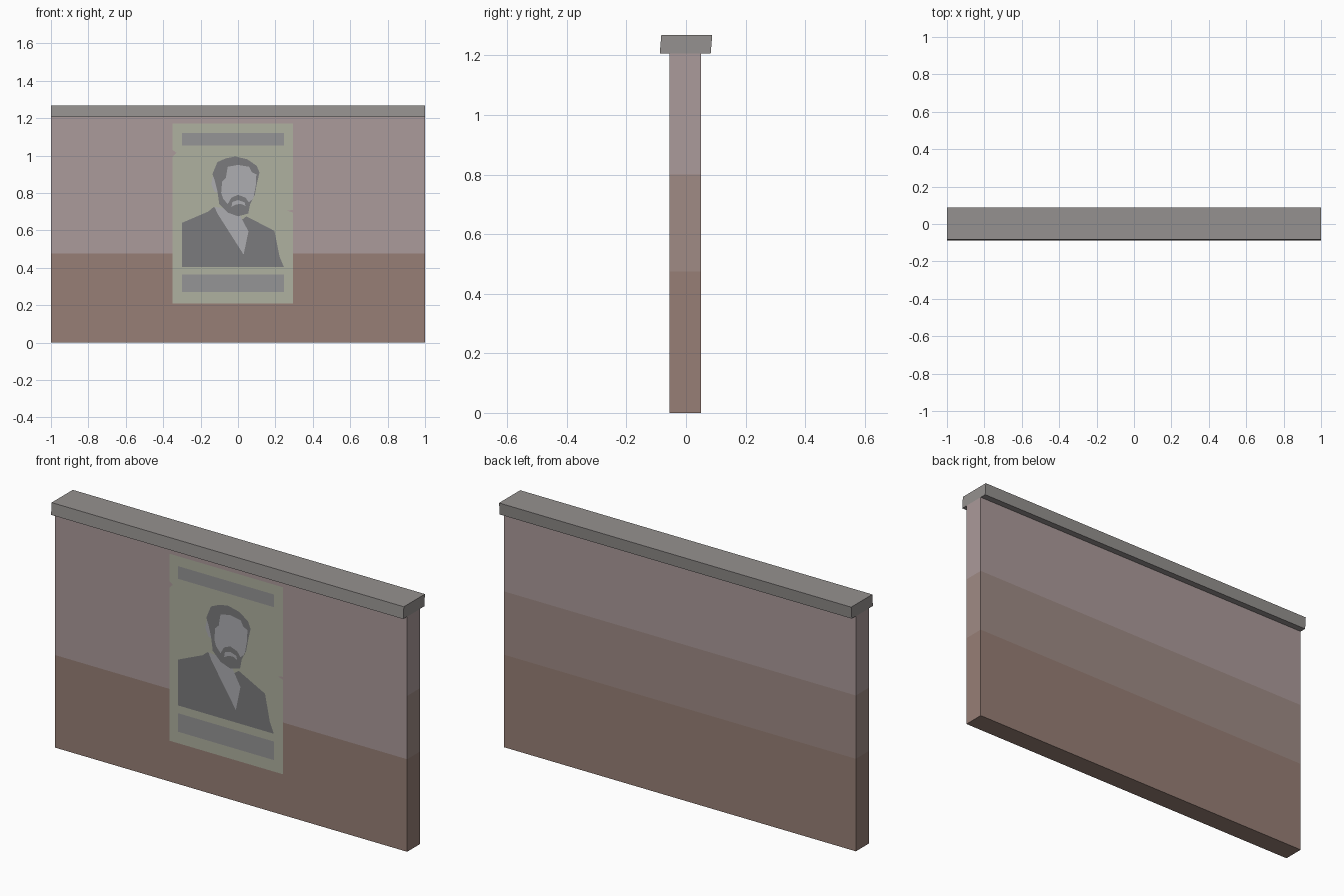
import bpy, bmesh

if "Cube" in bpy.data.objects:
    bpy.data.objects.remove(bpy.data.objects["Cube"])


def paint(name, rgb):
    m = bpy.data.materials.new(name)
    m.diffuse_color = [(c / 255) ** 2.2 for c in rgb] + [1]
    m.use_nodes = True
    m.node_tree.nodes["Principled BSDF"].inputs["Base Color"].default_value = m.diffuse_color
    return m


MAUVE = paint("mauve_plaster", (170, 153, 153))
WARM = paint("warm_plaster", (158, 138, 132))
BROWN = paint("brown_plaster", (150, 126, 117))
STONE = paint("cap_stone", (148, 144, 142))
PAPER = paint("paper", (173, 175, 158))
BAR = paint("bar_ink", (148, 148, 149))
DARK = paint("dark_ink", (122, 122, 124))
LIGHT = paint("light_ink", (172, 172, 176))


def finish(bm, name, mats):
    me = bpy.data.meshes.new(name)
    bm.to_mesh(me)
    bm.free()
    for m in mats:
        me.materials.append(m)
    ob = bpy.data.objects.new(name, me)
    bpy.context.collection.objects.link(ob)
    return ob


def prism(name, profile, mats):
    """Extrude a (y, z) profile along the full width in x."""
    bm = bmesh.new()
    f = bm.faces.new([bm.verts.new((-1, y, z)) for y, z in profile])
    ext = bmesh.ops.extrude_face_region(bm, geom=[f])
    verts = [v for v in ext["geom"] if isinstance(v, bmesh.types.BMVert)]
    bmesh.ops.translate(bm, verts=verts, vec=(2, 0, 0))
    bmesh.ops.recalc_face_normals(bm, faces=bm.faces)
    return finish(bm, name, mats)


def flat(name, points, layer, mat):
    """Flat cut-out facing -y, stacked just in front of the wall."""
    bm = bmesh.new()
    y = FRONT - 0.0015 * (layer + 1)
    f = bm.faces.new([bm.verts.new((x, y, z)) for x, z in points])
    f.normal_update()
    if f.normal.y > 0:
        f.normal_flip()
    bmesh.ops.triangulate(bm, faces=bm.faces)
    return finish(bm, name, [mat])


def rect(x0, x1, z0, z1):
    return [(x0, z0), (x1, z0), (x1, z1), (x0, z1)]


FRONT, BACK = -0.056, 0.05
SEAM, TOP = 0.475, 1.207

# Wall slab, sliced at the seam and part-way up for the stained plaster
wall = prism("wall", [(FRONT, 0), (BACK, 0), (BACK, TOP), (FRONT, TOP)],
             [MAUVE, WARM, BROWN])
bm = bmesh.new()
bm.from_mesh(wall.data)
for z in (SEAM, 0.8):
    bmesh.ops.bisect_plane(bm, geom=bm.verts[:] + bm.edges[:] + bm.faces[:],
                           plane_co=(0, 0, z), plane_no=(0, 0, 1))
bm.normal_update()
for f in bm.faces:
    z = f.calc_center_median().z
    if z < SEAM:
        f.material_index = 2
    elif z < 0.8 and f.normal.y > -0.5:
        f.material_index = 1
bm.to_mesh(wall.data)
bm.free()

# Slightly skewed coping along the top
prism("wall_cap", [(-0.088, TOP), (0.083, TOP), (0.088, 1.268), (-0.083, 1.268)],
      [STONE])

# Poster sheet with a torn nick on each side
flat("poster_sheet", [
    (-0.35, 0.21), (0.295, 0.21), (0.295, 0.695), (0.28, 0.70), (0.265, 0.705),
    (0.295, 0.71), (0.295, 1.17), (-0.35, 1.17), (-0.35, 1.03), (-0.33, 1.015),
    (-0.35, 0.995)], 0, PAPER)
flat("poster_top_bar", rect(-0.30, 0.245, 1.055, 1.12), 1, BAR)
flat("poster_bottom_bar", rect(-0.30, 0.245, 0.27, 0.365), 1, BAR)

# Printed portrait, back layer to front layer
flat("portrait_jacket", [
    (-0.30, 0.405), (-0.30, 0.64), (-0.16, 0.70), (-0.13, 0.725), (0.0, 0.64),
    (0.045, 0.675), (0.195, 0.597), (0.222, 0.46), (0.245, 0.405)], 1, DARK)
flat("portrait_shirt", [
    (-0.125, 0.725), (-0.11, 0.69), (0.03, 0.47), (0.056, 0.595), (0.01, 0.68),
    (-0.08, 0.72)], 2, LIGHT)
flat("portrait_ear", [
    (-0.135, 0.885), (-0.105, 0.88), (-0.10, 0.80), (-0.125, 0.805),
    (-0.143, 0.845)], 2, LIGHT)
flat("portrait_hair_and_beard", [
    (-0.125, 0.87), (-0.137, 0.90), (-0.11, 0.965), (-0.065, 0.985),
    (-0.015, 0.995), (0.05, 0.98), (0.10, 0.945), (0.115, 0.91), (0.10, 0.845),
    (0.09, 0.79), (0.065, 0.74), (0.055, 0.69), (0.0, 0.675), (-0.055, 0.695),
    (-0.10, 0.74), (-0.11, 0.81)], 3, DARK)
flat("portrait_face", [
    (-0.085, 0.86), (-0.065, 0.88), (-0.055, 0.94), (0.0, 0.95), (0.06, 0.94),
    (0.075, 0.91), (0.098, 0.90), (0.095, 0.84), (0.082, 0.77), (0.058, 0.75),
    (0.04, 0.775), (0.0, 0.79), (-0.035, 0.775), (-0.055, 0.74), (-0.08, 0.77),
    (-0.09, 0.80)], 4, LIGHT)
flat("portrait_mouth", [
    (-0.035, 0.725), (-0.03, 0.752), (0.0, 0.762), (0.035, 0.75), (0.04, 0.73),
    (0.015, 0.742), (-0.012, 0.738)], 4, LIGHT)
